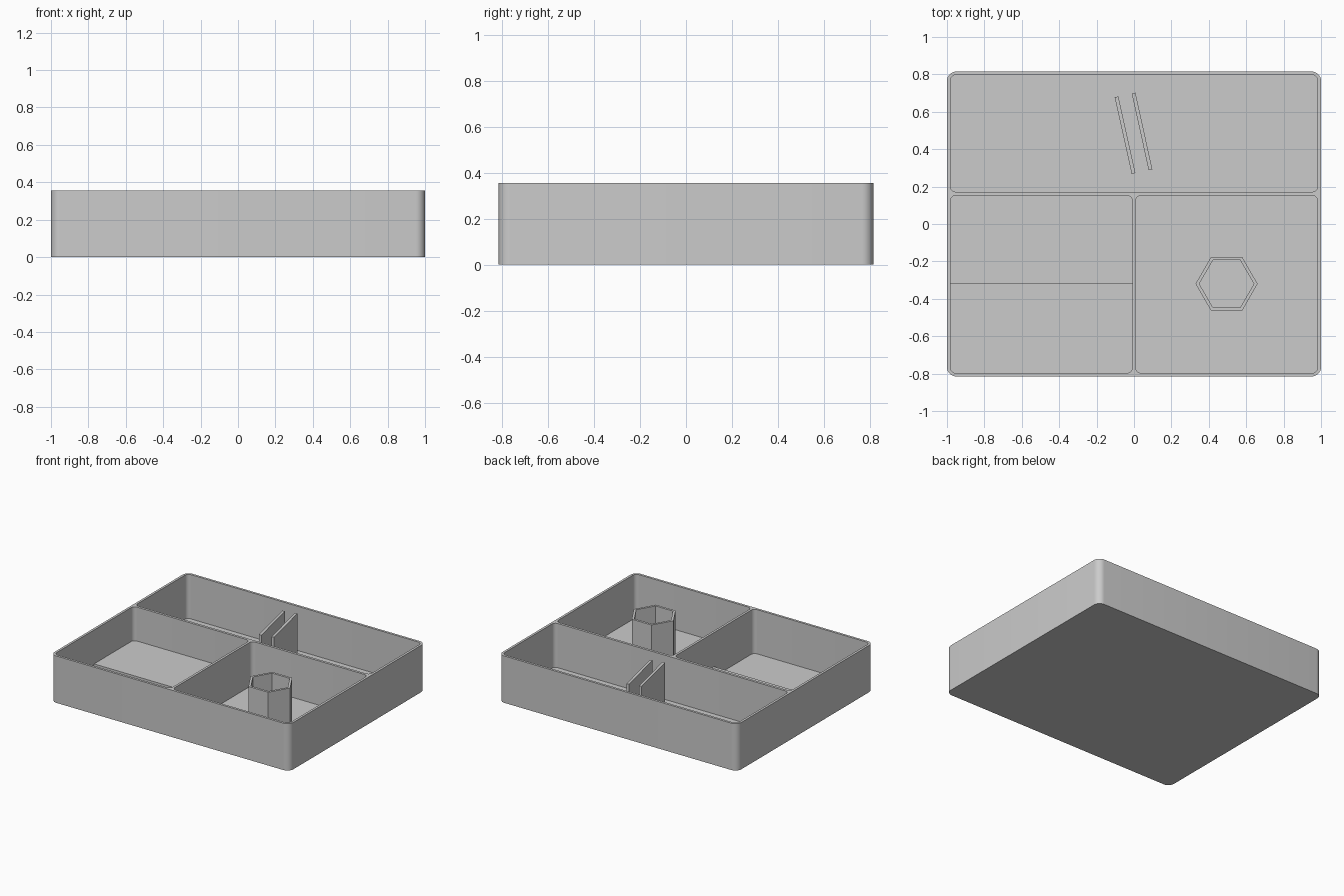
import bpy
import bmesh
from math import cos, sin, pi, radians
from mathutils import Matrix, Vector

HEIGHT = 0.355
FLOOR = 0.02

cube = bpy.data.objects.get("Cube")
if cube:
    bpy.data.objects.remove(cube, do_unlink=True)

grey = bpy.data.materials.new("plain grey")
grey.use_nodes = True
colour = (0.6, 0.6, 0.6, 1)
grey.diffuse_color = colour
grey.node_tree.nodes["Principled BSDF"].inputs["Base Color"].default_value = colour


def rounded_rect(x0, x1, y0, y1, r, steps=8):
    """Outline of a rectangle with rounded corners, counter-clockwise."""
    centres = [(x1 - r, y1 - r), (x0 + r, y1 - r), (x0 + r, y0 + r), (x1 - r, y0 + r)]
    return [(cx + r * cos((q + i / steps) * pi / 2), cy + r * sin((q + i / steps) * pi / 2))
            for q, (cx, cy) in enumerate(centres) for i in range(steps + 1)]


def prism(name, outline, z0, z1):
    """Upright solid made by extruding an outline."""
    bm = bmesh.new()
    face = bm.faces.new([bm.verts.new((x, y, z0)) for x, y in outline])
    top = bmesh.ops.extrude_face_region(bm, geom=[face])["geom"]
    verts = [g for g in top if isinstance(g, bmesh.types.BMVert)]
    bmesh.ops.translate(bm, vec=(0, 0, z1 - z0), verts=verts)
    bmesh.ops.recalc_face_normals(bm, faces=bm.faces)
    mesh = bpy.data.meshes.new(name)
    bm.to_mesh(mesh)
    bm.free()
    mesh.materials.append(grey)
    obj = bpy.data.objects.new(name, mesh)
    bpy.context.collection.objects.link(obj)
    return obj


def select_only(obj):
    bpy.ops.object.select_all(action="DESELECT")
    obj.select_set(True)
    bpy.context.view_layer.objects.active = obj


def carve(obj, outline, z0):
    """Cut an open-topped pocket down to z0."""
    cutter = prism("pocket_cutter", outline, z0, HEIGHT + 0.1)
    cutter.hide_render = True
    mod = obj.modifiers.new("pocket", "BOOLEAN")
    mod.operation = "DIFFERENCE"
    mod.solver = "EXACT"
    mod.object = cutter
    select_only(obj)
    bpy.ops.object.modifier_apply(modifier=mod.name)
    bpy.data.objects.remove(cutter, do_unlink=True)


# Tray with one wide back pocket and two front pockets
tray = prism("tray", rounded_rect(-1, 1, -0.815, 0.815, 0.05), 0, HEIGHT)
pockets = [(-0.982, 0.982, 0.172, 0.797),
           (-0.982, -0.009, -0.797, 0.153),
           (0.009, 0.982, -0.797, 0.153)]
for bounds in pockets:
    carve(tray, rounded_rect(*bounds, 0.03), FLOOR)
select_only(tray)
bpy.ops.object.shade_smooth_by_angle(angle=radians(30))

# Raised rear half of the left-hand front pocket's floor
prism("raised_floor", [(-0.987, -0.32), (-0.004, -0.32), (-0.004, 0.158), (-0.987, 0.158)],
      FLOOR - 0.005, 0.098)

# Hexagonal holder, open at the top
def hexagon(r):
    return [(0.495 + r * cos(i * pi / 3), -0.32 + r * sin(i * pi / 3)) for i in range(6)]


holder = prism("hexagonal_holder", hexagon(0.166), FLOOR - 0.005, HEIGHT)
carve(holder, hexagon(0.146), FLOOR)

# Pair of slanted upright plates
for name, x, y in (("slot_plate_left", 0.043, 0.495), ("slot_plate_right", -0.048, 0.475)):
    turn = Matrix.Rotation(radians(12.5), 2)
    corners = [(-0.01, -0.21), (0.01, -0.21), (0.01, 0.21), (-0.01, 0.21)]
    outline = [tuple(turn @ Vector(c) + Vector((x, y))) for c in corners]
    prism(name, outline, FLOOR - 0.005, HEIGHT)
